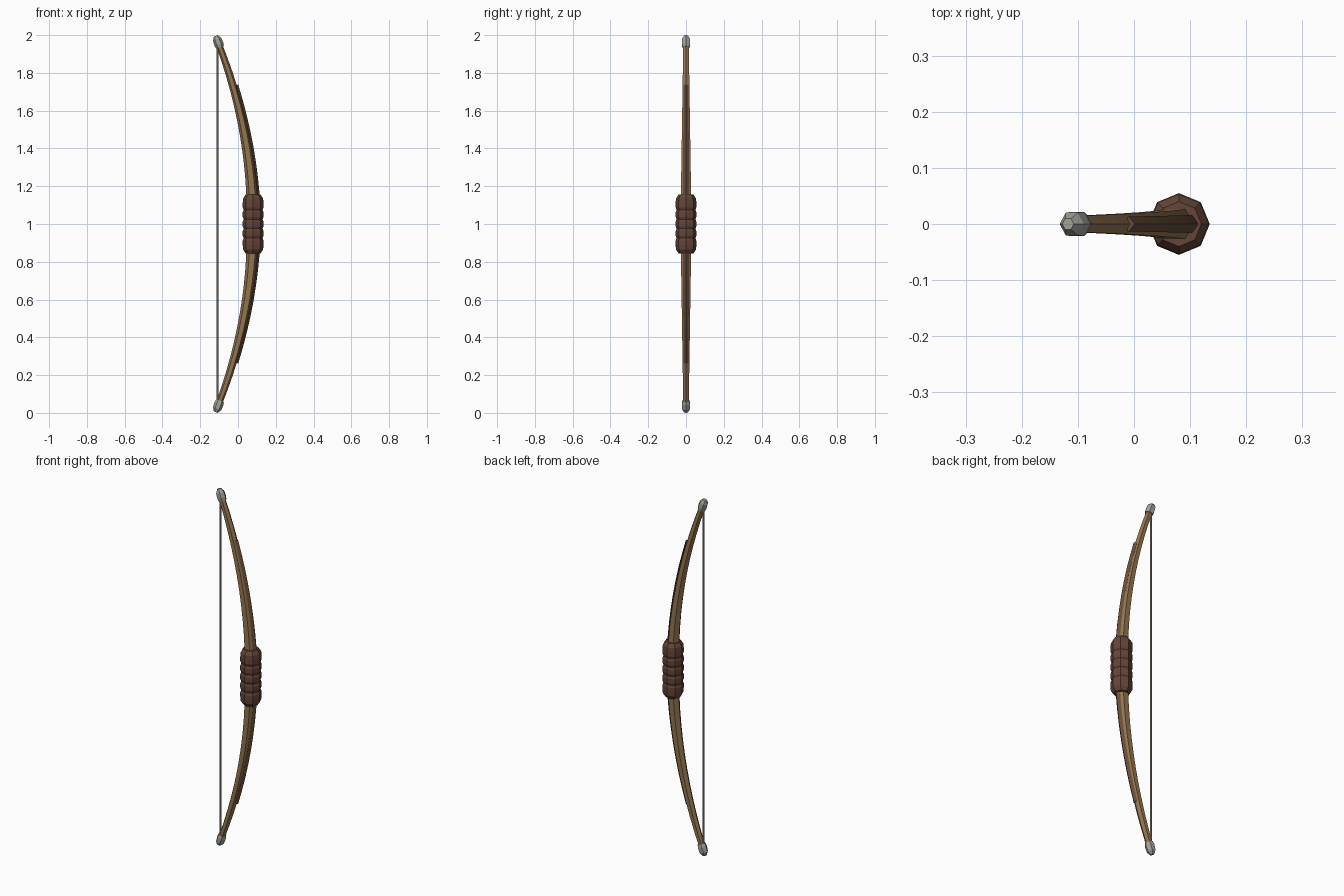
import bpy, bmesh, math
from mathutils import Vector

if "Cube" in bpy.data.objects:
    bpy.data.objects.remove(bpy.data.objects["Cube"])


def material(name, rgb):
    m = bpy.data.materials.new(name)
    m.diffuse_color = (*rgb, 1)
    m.use_nodes = True
    m.node_tree.nodes["Principled BSDF"].inputs["Base Color"].default_value = m.diffuse_color
    return m


WOOD = material("wood", (0.30, 0.18, 0.08))
DARK = material("dark_wood", (0.14, 0.075, 0.04))
LEATHER = material("leather", (0.13, 0.06, 0.04))
METAL = material("horn_grey", (0.36, 0.36, 0.32))
CORD = material("cord", (0.36, 0.33, 0.25))


def loft(name, rings, sides, mat):
    """Skin rings given as (centre, outward direction, radius out, radius y)."""
    bm = bmesh.new()
    loops = []
    for c, u, ru, rv in rings:
        angles = [2 * math.pi * i / sides for i in range(sides)]
        loops.append([bm.verts.new(c + u * ru * math.cos(a) + Vector((0, rv * math.sin(a), 0)))
                      for a in angles])
    for a, b in zip(loops, loops[1:]):
        for i in range(sides):
            j = (i + 1) % sides
            bm.faces.new((a[i], a[j], b[j], b[i]))
    bm.faces.new(loops[0])
    bm.faces.new(loops[-1])
    bmesh.ops.recalc_face_normals(bm, faces=bm.faces)
    me = bpy.data.meshes.new(name)
    bm.to_mesh(me)
    bm.free()
    me.materials.append(mat)
    ob = bpy.data.objects.new(name, me)
    bpy.context.collection.objects.link(ob)
    return ob


def bow_frame(t):
    """Centre, outward normal and tangent of the bow; t runs -1..1 over the height."""
    tangent = Vector((-0.4 * t, 0, 1)).normalized()
    return Vector((0.08 - 0.2 * t * t, 0, 1 + t)), Vector((tangent.z, 0, -tangent.x)), tangent


def limb_radius(t):
    return 0.034 - 0.018 * abs(t)


# Bow stave
rings = []
for i in range(25):
    t = -0.95 + 1.9 * i / 24
    c, n, _ = bow_frame(t)
    rings.append((c, n, limb_radius(t), limb_radius(t)))
loft("stave", rings, 6, WOOD)

# Dark backing strip on the outer side
rings = []
for i in range(19):
    t = -0.73 + 1.46 * i / 18
    c, n, _ = bow_frame(t)
    rings.append((c + n * (limb_radius(t) - 0.003), n, 0.011, 0.017 - 0.005 * abs(t)))
loft("backing_strip", rings, 4, DARK)

# Leather grip with wrapped ridges
X = Vector((1, 0, 0))
profile = [(-0.155, 0.040), (-0.135, 0.053)]
for k in range(-2, 3):
    profile += [(k * 0.05 - 0.012, 0.055), (k * 0.05 + 0.012, 0.055)]
    if k < 2:
        profile.append((k * 0.05 + 0.025, 0.050))
profile += [(0.135, 0.053), (0.155, 0.040)]
loft("grip", [(Vector((0.08, 0, 1 + z)), X, r, r) for z, r in profile], 8, LEATHER)

# Tip caps
for s, label in ((1, "upper"), (-1, "lower")):
    c, n, tan = bow_frame(0.935 * s)
    caps = [(0, 0.021), (0.018, 0.025), (0.046, 0.023), (0.065, 0.011)]
    loft(label + "_tip_cap", [(c + tan * s * d, n, r, r) for d, r in caps], 6, METAL)

# Bowstring
loft("bowstring", [(Vector((-0.109, 0, z)), X, 0.006, 0.006) for z in (0.04, 1.96)], 6, CORD)
